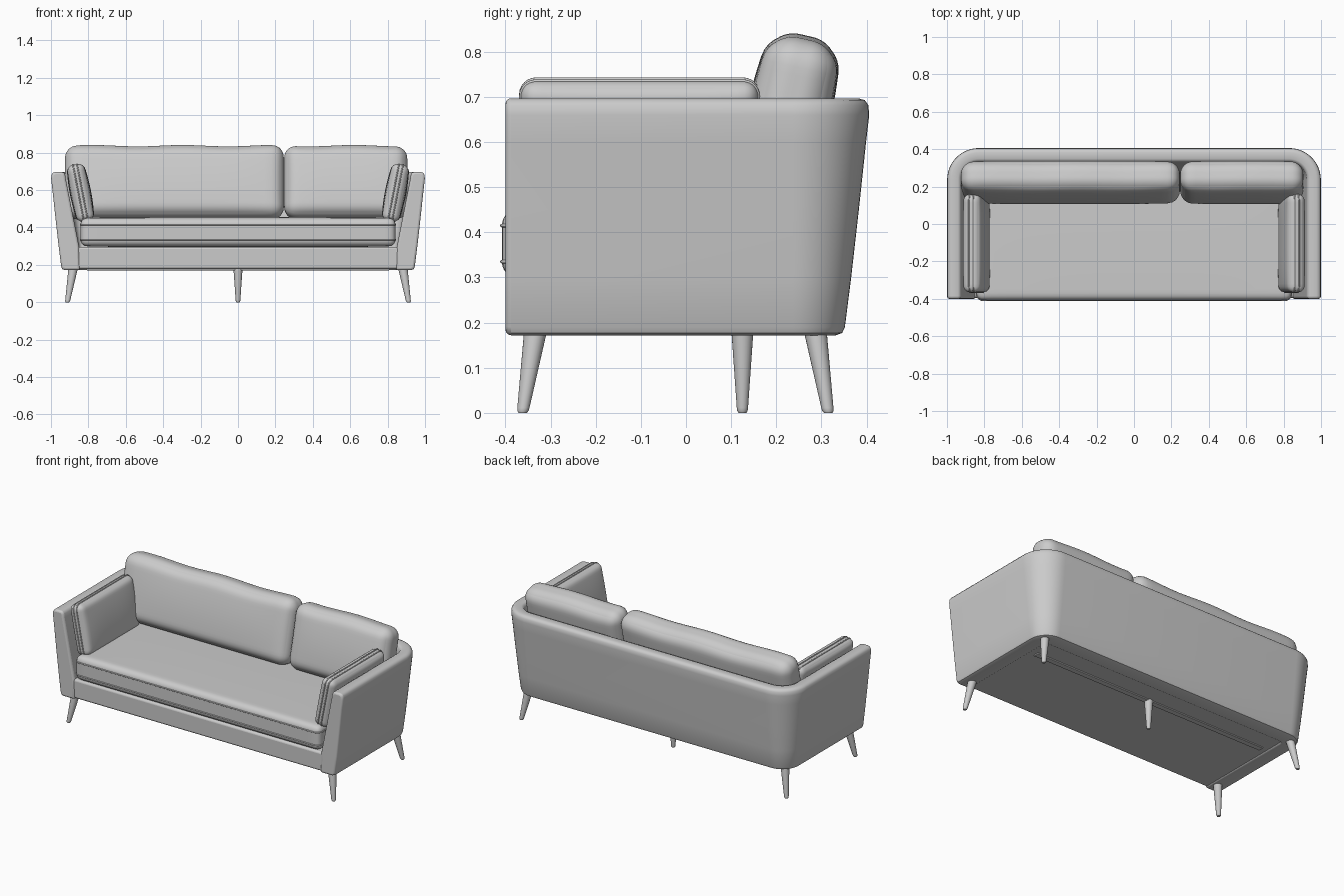
import bpy, bmesh, math
from mathutils import Vector, Matrix

if "Cube" in bpy.data.objects:
    bpy.data.objects.remove(bpy.data.objects["Cube"])


def make_object(name, bm, angle=40, bevel=0):
    bmesh.ops.recalc_face_normals(bm, faces=bm.faces)
    mesh = bpy.data.meshes.new(name)
    bm.to_mesh(mesh)
    bm.free()
    ob = bpy.data.objects.new(name, mesh)
    bpy.context.collection.objects.link(ob)
    if bevel:
        mod = ob.modifiers.new("Bevel", "BEVEL")
        mod.width, mod.segments = bevel, 3
        mod.limit_method, mod.angle_limit = "ANGLE", math.radians(60)
    bpy.ops.object.select_all(action="DESELECT")
    ob.select_set(True)
    bpy.context.view_layer.objects.active = ob
    bpy.ops.object.shade_smooth_by_angle(angle=math.radians(angle))
    return ob


def box(name, center, size, bevel):
    bm = bmesh.new()
    bmesh.ops.create_cube(bm, size=1)
    for v in bm.verts:
        v.co = Vector(a * b for a, b in zip(v.co, size)) + Vector(center)
    return make_object(name, bm, bevel=bevel)


def cushion(name, center, half, r, width_axis, height_axis, bulge=0.0, wave=0.0, piping=False):
    """Soft rounded box; local x = width, y = height, z = thickness."""
    w, h = Vector(width_axis).normalized(), Vector(height_axis).normalized()
    frame = Matrix((w, h, w.cross(h))).transposed().to_4x4()
    frame.translation = center
    half = Vector(half)
    core = half - Vector((r, r, r))
    bm = bmesh.new()
    bmesh.ops.create_cube(bm, size=2)
    bmesh.ops.subdivide_edges(bm, edges=bm.edges[:], cuts=25, use_grid_fill=True)
    for v in bm.verts:
        t = Vector(math.sin(a * math.pi / 2) for a in v.co)
        p = Vector(a * b for a, b in zip(t, half))
        q = Vector(max(-c, min(c, a)) for a, c in zip(p, core))
        p = q + (p - q).normalized() * r if (p - q).length > 1e-6 else p
        p.z += t.z * bulge * (1 - t.x ** 4) * (1 - t.y ** 2)
        p.y += wave * math.sin(p.x * 13 + 1) * max(t.y, 0)
        v.co = p
    bm.transform(frame)
    make_object(name, bm, 60)
    if not piping:
        return
    # piping cords round both seams
    for label, z in (("lower", -core.z), ("upper", core.z)):
        pts = []
        for i, (sx, sy) in enumerate(((1, 1), (-1, 1), (-1, -1), (1, -1))):
            for k in range(7):
                a = math.pi / 2 * (i + k / 6)
                pts.append((sx * core.x + r * math.cos(a), sy * core.y + r * math.sin(a), z))
        cu = bpy.data.curves.new(name + "_piping_" + label, "CURVE")
        cu.dimensions = "3D"
        cu.bevel_depth, cu.bevel_resolution = 0.004, 2
        sp = cu.splines.new("POLY")
        sp.points.add(len(pts) - 1)
        for pt, co in zip(sp.points, pts):
            pt.co = (*(frame @ Vector(co)), 1)
        sp.use_cyclic_u = True
        bpy.context.collection.objects.link(bpy.data.objects.new(cu.name, cu))


def leg(name, top, bottom, r_top, r_bottom):
    """Tapered round leg with a softened foot."""
    top, bottom = Vector(top), Vector(bottom)
    n = 24
    bm = bmesh.new()
    rings = []
    for t, r in ((0, r_bottom * 0.7), (0.025, r_bottom * 0.93), (0.06, r_bottom), (1, r_top)):
        c = bottom.lerp(top, t)
        rings.append([bm.verts.new(c + Vector((r * math.cos(i * math.tau / n),
                                               r * math.sin(i * math.tau / n), 0)))
                      for i in range(n)])
    for a, b in zip(rings, rings[1:]):
        for i in range(n):
            bm.faces.new((a[i], a[(i + 1) % n], b[(i + 1) % n], b[i]))
    bm.faces.new(rings[0])
    bm.faces.new(rings[-1])
    make_object(name, bm)


# Flared wrap-around shell: wall section (outward offset, z) swept along a U path
section = [(-0.1, .172), (-0.02, .172), (-0.006, .177), (0, .19), (.014, .30), (.031, .45),
           (.047, .60), (.054, .66), (.052, .682), (.044, .693), (.03, .697), (-0.004, .697),
           (-0.015, .692), (-0.021, .68), (-0.024, .66), (-0.095, .30)]
half_w, back_y, front_y, rad = 0.945, 0.352, -0.40, 0.115
path = [((half_w, front_y), (1, 0))]
for cx, start in ((half_w - rad, 0), (rad - half_w, 90)):
    for k in range(13):
        a = math.radians(start + 90 * k / 12)
        n = (math.cos(a), math.sin(a))
        path.append(((cx + rad * n[0], back_y - rad + rad * n[1]), n))
path.append(((-half_w, front_y), (-1, 0)))
bm = bmesh.new()
rows = [[bm.verts.new((p[0] + n[0] * o, p[1] + n[1] * o, z)) for o, z in section] for p, n in path]
m = len(section)
for a, b in zip(rows, rows[1:]):
    for i in range(m):
        bm.faces.new((a[i], a[(i + 1) % m], b[(i + 1) % m], b[i]))
bm.faces.new(rows[0])
bm.faces.new(rows[-1])
make_object("arms_and_back_shell", bm, bevel=0.012)

# Base with front rail, and the support bar underneath
box("base", (0, -0.05, 0.237), (1.78, 0.69, 0.118), 0.012)
box("support_bar", (0, 0.125, 0.178), (1.62, 0.035, 0.014), 0.003)

# Seat cushion
cushion("seat_cushion", (0, -0.068, 0.375), (0.842, 0.34, 0.076), 0.036,
        (1, 0, 0), (0, 1, 0), bulge=0.004, piping=True)

# Back cushions, one wide and one narrow, leaning back
lean = math.radians(13)
for name, x0, x1 in (("back_cushion_wide", -0.925, 0.245), ("back_cushion_narrow", 0.247, 0.905)):
    cushion(name, ((x0 + x1) / 2, 0.222, 0.64), ((x1 - x0) / 2, 0.197, 0.08), 0.065,
            (1, 0, 0), (0, math.sin(lean), math.cos(lean)), bulge=0.014, wave=0.004)

# Arm pillows and splayed corner legs, mirrored left and right
tilt = math.radians(11)
for side, s in (("right", 1), ("left", -1)):
    cushion(side + "_arm_pillow", (s * 0.842, -0.103, 0.585), (0.263, 0.155, 0.045), 0.034,
            (0, 1, 0), (s * math.sin(tilt), 0, math.cos(tilt)), bulge=0.012, piping=True)
    leg(side + "_front_leg", (s * 0.88, -0.332, 0.19), (s * 0.912, -0.362, 0), 0.026, 0.0135)
    leg(side + "_back_leg", (s * 0.88, 0.285, 0.19), (s * 0.912, 0.315, 0), 0.026, 0.0135)

# Centre support leg
leg("middle_leg", (0, 0.125, 0.19), (0, 0.125, 0), 0.025, 0.0125)
